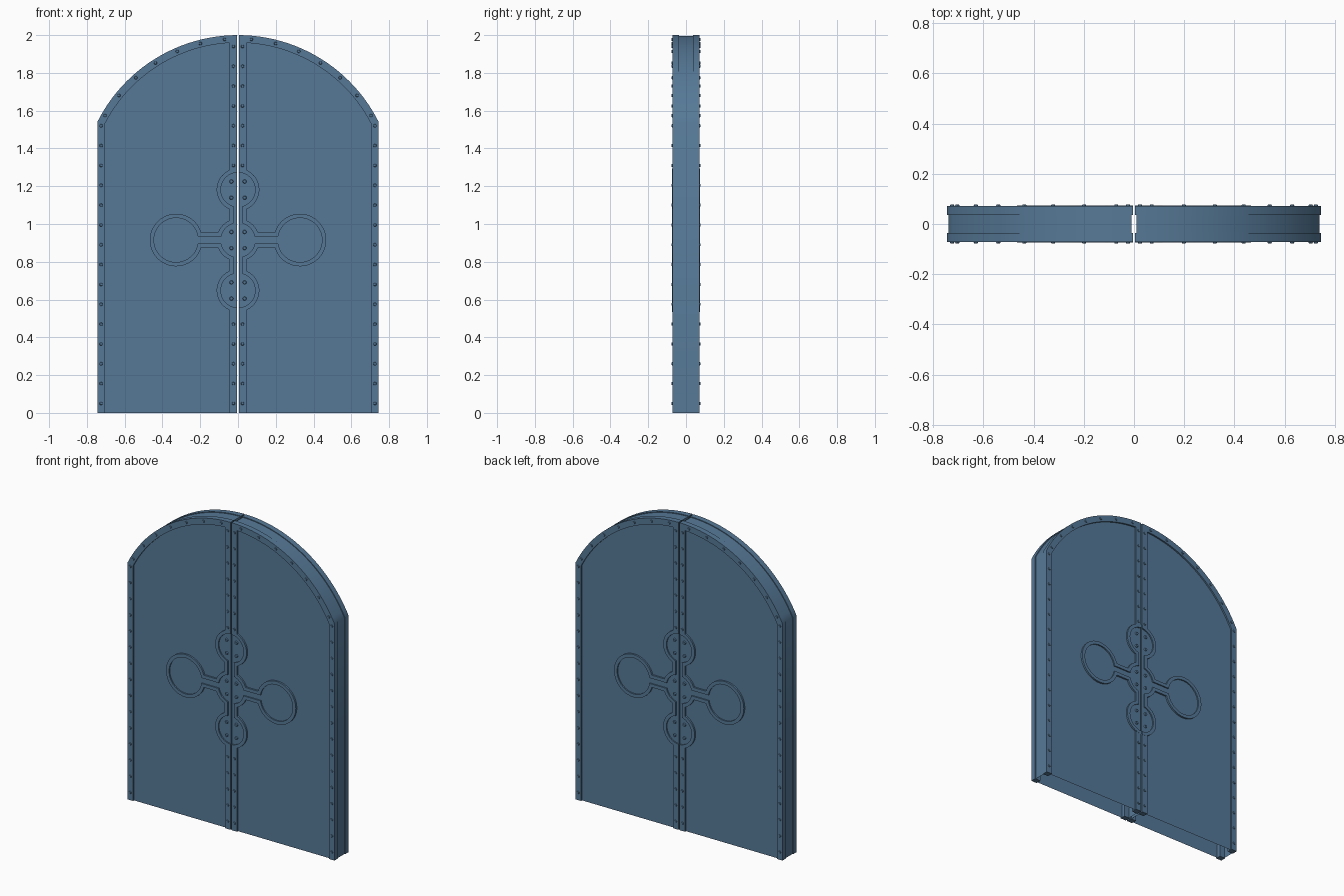
import bpy, bmesh, math
from mathutils import Matrix

if "Cube" in bpy.data.objects:
    bpy.data.objects.remove(bpy.data.objects["Cube"])

mat = bpy.data.materials.new("steel_blue")
mat.diffuse_color = (0.093, 0.191, 0.309, 1)
mat.use_nodes = True
mat.node_tree.nodes["Principled BSDF"].inputs["Base Color"].default_value = mat.diffuse_color


def finish(name, bm):
    """One quarter (right leaf, front side) mirrored to both leaves and both sides."""
    bmesh.ops.recalc_face_normals(bm, faces=bm.faces)
    me = bpy.data.meshes.new(name)
    bm.to_mesh(me)
    bm.free()
    for p in me.polygons:
        p.use_smooth = True
    me.set_sharp_from_angle(angle=math.radians(30))
    me.materials.append(mat)
    ob = bpy.data.objects.new(name, me)
    bpy.context.collection.objects.link(ob)
    mod = ob.modifiers.new("mirror", 'MIRROR')
    mod.use_axis = (True, True, False)
    mod.merge_threshold = 0.0005
    return ob


def arc(cx, cz, r, a0, a1, n):
    return [(cx + r * math.cos(a0 + (a1 - a0) * i / n),
             cz + r * math.sin(a0 + (a1 - a0) * i / n)) for i in range(n + 1)]


def band(name, outer, inner, y0, y1):
    """Solid strip between two outlines with matching points."""
    bm = bmesh.new()
    rings = [[bm.verts.new((p[0], y, p[1])) for p, y in ((o, y0), (o, y1), (i, y1), (i, y0))]
             for o, i in zip(outer, inner)]
    for a, b in zip(rings, rings[1:]):
        for k in range(4):
            bm.faces.new((a[k], a[(k + 1) % 4], b[(k + 1) % 4], b[k]))
    bm.faces.new(rings[0])
    bm.faces.new(rings[-1])
    return finish(name, bm)


def plate(name, path, y0, y1, hollow=False):
    """Front face plus side walls; hollow leaves the back and bottom open."""
    bm = bmesh.new()
    f = [bm.verts.new((x, y0, z)) for x, z in path]
    b = [bm.verts.new((x, y1, z)) for x, z in path]
    bm.faces.new(f)
    n = len(path)
    for i in range(n - 1 if hollow else n):
        j = (i + 1) % n
        bm.faces.new((f[i], f[j], b[j], b[i]))
    if not hollow:
        bm.faces.new(b[::-1])
    return finish(name, bm)


# Leaf outline: outer jamb, arch, meeting edge
R, CZ, W, GAP = 0.833, 1.167, 0.745, 0.004


def leaf(d, z_end):
    r, xo, xi = R - d, W - d, GAP + d
    return [(xo, 0)] + arc(0, CZ, r, math.acos(xo / r), math.acos(xi / r), 24) + [(xi, z_end)]


plate("door_leaf_panels", leaf(0.005, 0), -0.062, 0, hollow=True)
band("arched_edge_trim", leaf(0, 1.275), leaf(0.04, 1.275), -0.036, -0.072)
band("lower_meeting_trim", [(GAP, 0), (GAP, 0.553)], [(GAP + 0.04, 0), (GAP + 0.04, 0.553)],
     -0.036, -0.072)

# Cross ornament: small discs above and below, boss in the centre, big disc at the side
OZ = 0.915


def cross(d):
    r, r2, n, b = 0.113 - d, 0.139 - d, 0.045 - d, 0.04 - d
    up = arc(0, 0.267, r, math.acos(GAP / r), -math.acos(n / r), 20)
    up += arc(0, 0, r, math.acos(n / r), math.asin(b / r), 6)
    up += arc(0.328, 0, r2, math.pi - math.asin(b / r2), 0, 24)
    path = up + [(x, -z) for x, z in up[-2::-1]]
    return [(x, z + OZ) for x, z in path]


band("cross_rim", cross(0), cross(0.022), -0.05, -0.073)
plate("cross_inset", cross(0.021), -0.065, -0.04)

# Rivets
spots = [(W - 0.02, 0.05 + 0.105 * i, -0.072) for i in range(15)]
spots += [(GAP + 0.02, 0.05 + 0.105 * i, -0.072) for i in range(19)
          if not 0.53 < 0.05 + 0.105 * i < 1.3]
spots += [(x, z, -0.072) for x, z in arc(0, CZ, R - 0.02, math.radians(30), math.radians(85), 6)]
rivets = bmesh.new()
for x, z, y in spots:
    bmesh.ops.create_cone(rivets, cap_ends=True, segments=8, radius1=0.010, radius2=0.007, depth=0.008,
                          matrix=Matrix.Translation((x, y - 0.001, z)) @ Matrix.Rotation(math.pi / 2, 4, 'X'))
finish("trim_rivets", rivets)

studs = bmesh.new()
for c in (OZ - 0.267, OZ, OZ + 0.267):
    for dz in (-0.043, 0.043):
        bmesh.ops.create_cone(studs, cap_ends=True, segments=12, radius1=0.011, radius2=0.008, depth=0.010,
                              matrix=Matrix.Translation((0.035, -0.068, c + dz)) @ Matrix.Rotation(math.pi / 2, 4, 'X'))
finish("cross_studs", studs)
